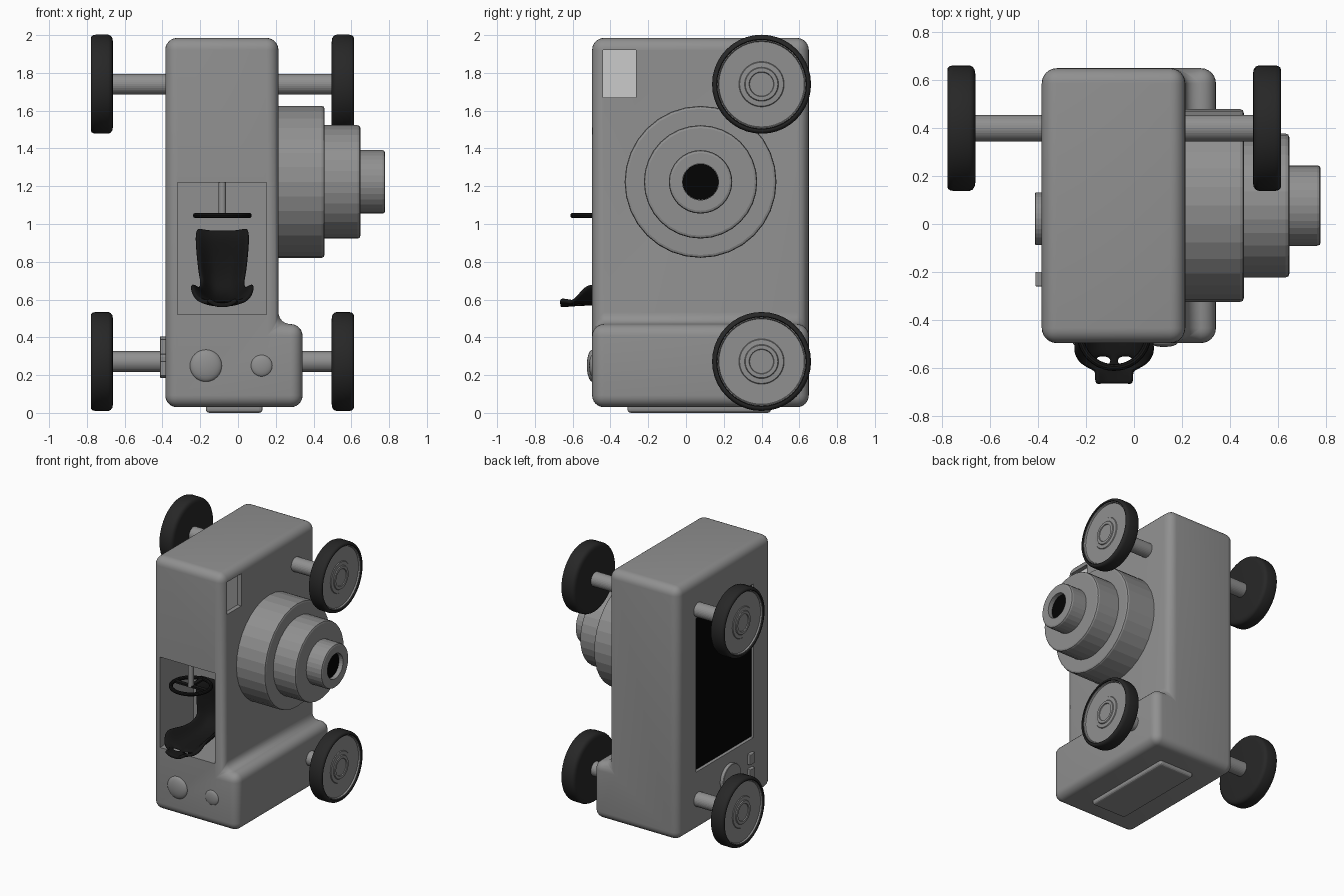
import bpy, bmesh, math
from mathutils import Vector

if "Cube" in bpy.data.objects:
    bpy.data.objects.remove(bpy.data.objects["Cube"])


def material(name, v):
    m = bpy.data.materials.new(name)
    m.diffuse_color = (v, v, v, 1)
    m.use_nodes = True
    m.node_tree.nodes["Principled BSDF"].inputs["Base Color"].default_value = m.diffuse_color
    return m


GREY = material("body_grey", 0.28)
RUBBER = material("rubber", 0.02)
BLACK = material("black", 0.001)
SEAT = material("seat_black", 0.008)
GLASS = material("pale_glass", 0.75)


def finish(bm, name, mat=GREY):
    bmesh.ops.recalc_face_normals(bm, faces=bm.faces)
    me = bpy.data.meshes.new(name)
    bm.to_mesh(me)
    bm.free()
    ob = bpy.data.objects.new(name, me)
    bpy.context.collection.objects.link(ob)
    me.materials.append(mat)
    return ob


def activate(ob):
    bpy.ops.object.select_all(action='DESELECT')
    ob.select_set(True)
    bpy.context.view_layer.objects.active = ob


def smooth(ob):
    activate(ob)
    bpy.ops.object.shade_smooth_by_angle(angle=math.radians(35))


def box(name, lo, hi, mat=GREY, bevel=0.0):
    bm = bmesh.new()
    bmesh.ops.create_cube(bm, size=1)
    for v in bm.verts:
        v.co = Vector([(a + b) / 2 + c * (b - a) for a, b, c in zip(lo, hi, v.co)])
    if bevel:
        bmesh.ops.bevel(bm, geom=bm.edges[:], offset=bevel, segments=3, profile=0.5, affect='EDGES')
    return finish(bm, name, mat)


def lathe(name, profile, y, z, mat=GREY, n=32):
    """Turn (x, radius) points about an axis parallel to x; ends are capped."""
    bm = bmesh.new()
    rings = [[bm.verts.new((x, y + r * math.cos(2 * math.pi * i / n), z + r * math.sin(2 * math.pi * i / n)))
              for i in range(n)] for x, r in profile]
    for a, b in zip(rings, rings[1:]):
        for i in range(n):
            bm.faces.new((a[i], a[(i + 1) % n], b[(i + 1) % n], b[i]))
    bm.faces.new(rings[0])
    bm.faces.new(rings[-1])
    return finish(bm, name, mat)


CX = -0.083   # centre line of the vehicle

# Body with stepped grip, rounded all over
bm = bmesh.new()
outline = [(-0.385, 0.03), (0.342, 0.03), (0.342, 0.47), (0.214, 0.47), (0.214, 1.985), (-0.385, 1.985)]
face = bm.faces.new([bm.verts.new((x, -0.497, z)) for x, z in outline])
ext = bmesh.ops.extrude_face_region(bm, geom=[face])
for v in ext['geom']:
    if isinstance(v, bmesh.types.BMVert):
        v.co.y = 0.65
bmesh.ops.recalc_face_normals(bm, faces=bm.faces)
bmesh.ops.bevel(bm, geom=bm.edges[:], offset=0.063, segments=6, profile=0.5, affect='EDGES')
body = finish(bm, "body")

# Cockpit, viewfinder and screen recesses
for lo, hi in (((-0.32, -0.6, 0.52), (0.15, -0.09, 1.22)),
               ((0.17, -0.44, 1.67), (0.3, -0.265, 1.92)),
               ((-0.5, -0.275, 0.49), (-0.36, 0.43, 1.68))):
    cutter = box("recess_cutter", lo, hi)
    cutter.hide_render = True
    mod = body.modifiers.new("recess", 'BOOLEAN')
    mod.object = cutter
    mod.operation = 'DIFFERENCE'
    mod.solver = 'EXACT'
    activate(body)
    bpy.ops.object.modifier_apply(modifier=mod.name)
    bpy.data.objects.remove(cutter)
smooth(body)

box("viewfinder_glass", (0.165, -0.44, 1.67), (0.182, -0.265, 1.92), GLASS)
box("screen", (-0.372, -0.27, 0.5), (-0.35, 0.425, 1.67), BLACK)
box("bottom_plate", (-0.17, -0.31, 0.0), (0.13, 0.45, 0.06), GREY, 0.018)

# Stepped lens barrel with dark glass
barrel = [(0.15, 0.402)]
for x, r, nxt in ((0.458, 0.402, 0.3), (0.648, 0.3, 0.168), (0.779, 0.168, 0.096)):
    barrel += [(x - 0.015, r), (x - 0.004, r - 0.004), (x, r - 0.015), (x, nxt)]
barrel.append((0.735, 0.096))
lathe("lens_barrel", barrel, 0.077, 1.223)
lathe("lens_glass", [(0.73, 0.095), (0.745, 0.095)], 0.077, 1.223, BLACK)

# Controls beside the screen
lathe("control_dial", [(-0.35, 0.11), (-0.41, 0.11), (-0.413, 0.107)], 0.022, 0.295)
for z in (0.235, 0.35):
    box("control_button", (-0.412, -0.26, z - 0.04), (-0.36, -0.2, z + 0.04), GREY, 0.004)

# Domed buttons on the front
for name, x, r, h in (("large_dome", -0.17, 0.085, 0.03), ("small_dome", 0.125, 0.057, 0.018)):
    bpy.ops.mesh.primitive_uv_sphere_add(segments=32, ring_count=16, location=(x, -0.495, 0.25))
    ob = bpy.context.object
    ob.name = name
    ob.scale = (r, h, r)
    ob.data.materials.append(GREY)
    smooth(ob)

# Axles and wheels
for end, z in (("upper", 1.74), ("lower", 0.272)):
    lathe(end + "_axle", [(CX - 0.6, 0.055), (CX + 0.6, 0.055)], 0.4, z)
    for side, s in (("left", -1), ("right", 1)):
        def wheel_part(part, pts, mat=GREY):
            return lathe(f"{end}_{side}_{part}", [(CX + s * d, r) for d, r in pts], 0.4, z, mat, 40)
        smooth(wheel_part("tyre", [(0.579, 0.225), (0.582, 0.244), (0.591, 0.257), (0.604, 0.262),
                                   (0.672, 0.262), (0.685, 0.259), (0.693, 0.253), (0.696, 0.246),
                                   (0.696, 0.238), (0.66, 0.234)], RUBBER))
        wheel_part("rim", [(0.65, 0.235), (0.688, 0.235), (0.688, 0.23), (0.677, 0.226), (0.677, 0.12),
                           (0.682, 0.116), (0.684, 0.09), (0.69, 0.086), (0.69, 0.066), (0.684, 0.063)])

# Steering wheel on its column
bpy.ops.mesh.primitive_torus_add(major_radius=0.142, minor_radius=0.014, major_segments=40,
                                 minor_segments=10, location=(CX, -0.457, 1.045))
wheel = bpy.context.object
wheel.name = "steering_wheel"
wheel.data.materials.append(SEAT)
smooth(wheel)
box("steering_crossbar", (CX - 0.14, -0.47, 1.038), (CX + 0.14, -0.44, 1.052), SEAT)
box("steering_lower_spoke", (CX - 0.015, -0.455, 1.038), (CX + 0.015, -0.315, 1.052), SEAT)
bpy.ops.mesh.primitive_cylinder_add(vertices=24, radius=0.02, depth=0.19, location=(CX, -0.457, 1.135))
column = bpy.context.object
column.name = "steering_column"
column.data.materials.append(GREY)
smooth(column)

# Bucket seat: rows of (y, z, half width, bolster height) from cushion lip to headrest
rows = [(-0.13, 0.965, 0.135, 0.03), (-0.15, 0.93, 0.142, 0.05), (-0.135, 0.84, 0.133, 0.07),
        (-0.13, 0.74, 0.123, 0.08), (-0.15, 0.66, 0.113, 0.08), (-0.22, 0.61, 0.113, 0.08),
        (-0.32, 0.59, 0.125, 0.07), (-0.43, 0.585, 0.15, 0.09), (-0.515, 0.58, 0.168, 0.105),
        (-0.552, 0.578, 0.16, 0.06), (-0.588, 0.576, 0.135, 0.025), (-0.606, 0.575, 0.085, 0.015),
        (-0.618, 0.574, 0.076, 0.02), (-0.655, 0.572, 0.078, 0.03), (-0.665, 0.571, 0.066, 0.025)]
cols = [-1, -0.85, -0.5, -0.1, 0.1, 0.5, 0.85, 1]
lift = [1, 0.65, 0.06, 0, 0, 0.06, 0.65, 1]
bm = bmesh.new()
grid = []
for k, (y, z, w, h) in enumerate(rows):
    a, b = rows[max(k - 1, 0)], rows[min(k + 1, len(rows) - 1)]
    t = Vector((0, b[0] - a[0], b[1] - a[1])).normalized()
    nrm = Vector((0, t.z, -t.y))
    grid.append([bm.verts.new(Vector((CX + w * c, y, z)) + nrm * h * l) for c, l in zip(cols, lift)])
for k in range(len(rows) - 1):
    for j in range(len(cols) - 1):
        if k == 9 and j in (2, 4):      # harness slots
            continue
        bm.faces.new((grid[k][j], grid[k][j + 1], grid[k + 1][j + 1], grid[k + 1][j]))
seat = finish(bm, "bucket_seat", SEAT)
solid = seat.modifiers.new("thickness", 'SOLIDIFY')
solid.thickness = 0.024
solid.offset = 0
sub = seat.modifiers.new("rounding", 'SUBSURF')
sub.levels = sub.render_levels = 2
for p in seat.data.polygons:
    p.use_smooth = True
